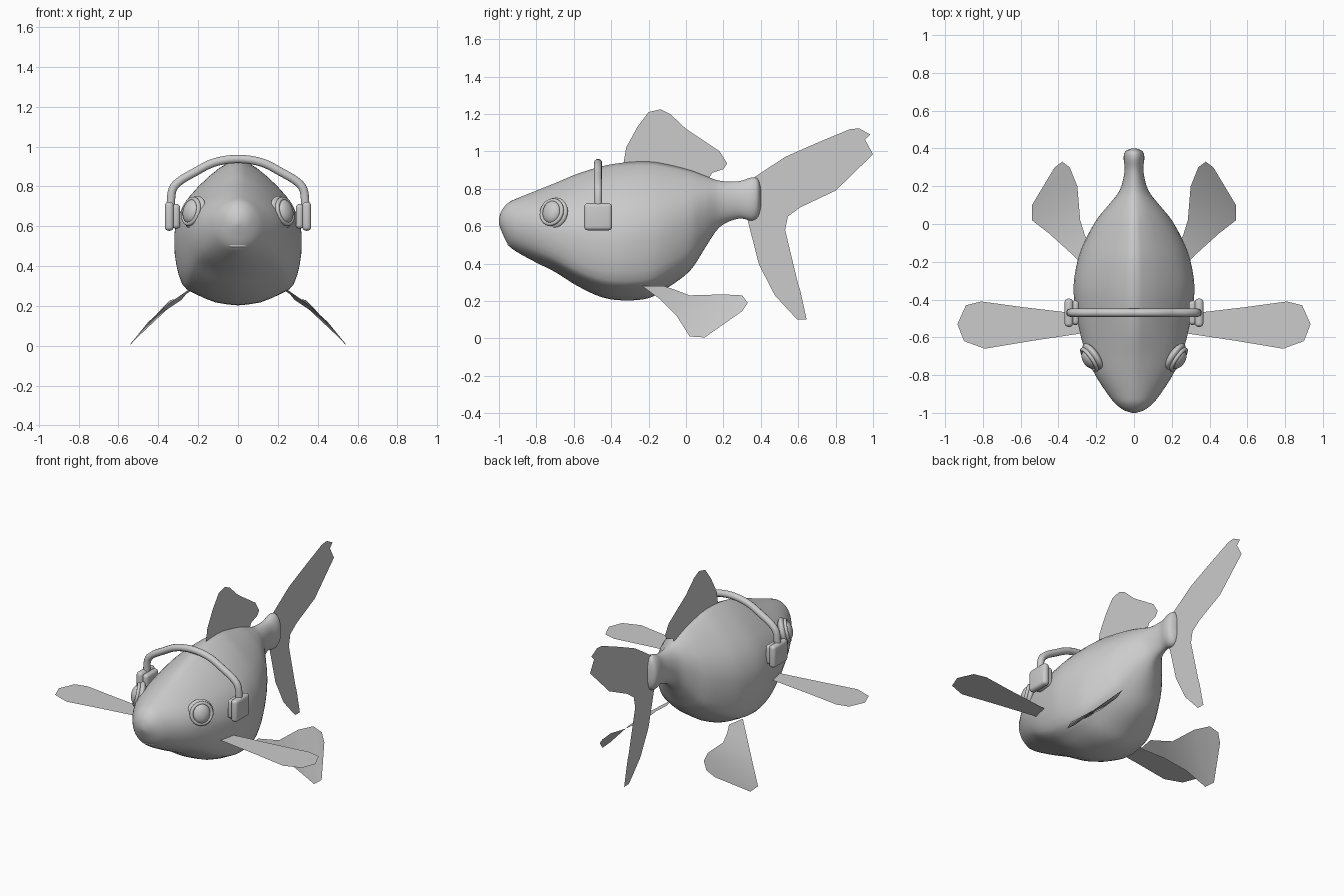
import bpy, bmesh, math
from mathutils import Vector

cube = bpy.data.objects.get("Cube")
if cube:
    bpy.data.objects.remove(cube, do_unlink=True)

grey = bpy.data.materials.new("plain_grey")
grey.use_nodes = True
grey.diffuse_color = (0.6, 0.6, 0.6, 1)
grey.node_tree.nodes["Principled BSDF"].inputs["Base Color"].default_value = (0.6, 0.6, 0.6, 1)


def finish(name, bm, smooth=True):
    bmesh.ops.recalc_face_normals(bm, faces=bm.faces[:])
    for f in bm.faces:
        f.smooth = smooth
    mesh = bpy.data.meshes.new(name)
    bm.to_mesh(mesh)
    bm.free()
    mesh.materials.append(grey)
    obj = bpy.data.objects.new(name, mesh)
    bpy.context.collection.objects.link(obj)
    return obj


def spline(points, steps):
    """Smooth curve through points of any dimension."""
    out = []
    for i in range(len(points) - 1):
        a, b = points[max(i - 1, 0)], points[i]
        c, d = points[i + 1], points[min(i + 2, len(points) - 1)]
        for s in range(steps):
            t = s / steps
            out.append([q + t / 2 * (r - p + t * (2*p - 5*q + 4*r - w + t * (3*(q - r) + w - p)))
                        for p, q, r, w in zip(a, b, c, d)])
    return out + [list(points[-1])]


# Body: lofted along y from (y, top, bottom, half width, pear shape amount)
stations = [(-1, .64, .61, .01, 0), (-.985, .685, .57, .055, 0), (-.95, .725, .50, .10, 0),
            (-.9, .75, .46, .14, .2), (-.8, .79, .405, .205, .5), (-.7, .83, .355, .25, .8),
            (-.58, .88, .28, .285, 1), (-.45, .92, .22, .31, 1), (-.33, .94, .203, .32, 1),
            (-.2, .945, .215, .30, 1), (-.1, .93, .27, .265, 1), (.02, .90, .36, .20, .8),
            (.1, .87, .48, .135, .5), (.18, .843, .595, .075, .2), (.28, .84, .64, .05, 0),
            (.35, .86, .63, .055, 0), (.385, .85, .65, .045, 0), (.4, .80, .70, .012, 0)]
profile = [(0, 0), (.35, .02), (.7, .085), (.87, .14), (.97, .28), (1, .42), (.98, .54),
           (.86, .68), (.62, .81), (.3, .93), (0, 1)]
half = spline(profile, 2)
bm = bmesh.new()
rings = []
for y, top, low, wide, pear in spline(stations, 4):
    ring = []
    for i, (u, v) in enumerate(half):
        a = math.pi * i / (len(half) - 1)
        u = u * pear + math.sin(a) * (1 - pear)
        v = v * pear + (1 - math.cos(a)) / 2 * (1 - pear)
        ring.append((u * wide, low + v * (top - low)))
    ring += [(-x, z) for x, z in ring[-2:0:-1]]
    rings.append([bm.verts.new((x, y, z)) for x, z in ring])
for a, b in zip(rings, rings[1:]):
    for i in range(len(a)):
        j = (i + 1) % len(a)
        bm.faces.new((a[i], a[j], b[j], b[i]))
bm.faces.new(rings[0])
bm.faces.new(rings[-1])
finish("body", bm)


def ball(name, loc, scale, direction=(0, 0, 1)):
    bm = bmesh.new()
    bmesh.ops.create_uvsphere(bm, u_segments=32, v_segments=16, radius=1)
    obj = finish(name, bm)
    obj.location, obj.scale = loc, scale
    obj.rotation_euler = Vector(direction).to_track_quat('Z', 'Y').to_euler()
    return obj


# Mouth lips
ball("upper_lip", (0, -.935, .54), (.07, .035, .014))
ball("lower_lip", (0, -.915, .505), (.065, .04, .02))


def fin(name, outline):
    bm = bmesh.new()
    face = bm.faces.new([bm.verts.new(p) for p in outline])
    bmesh.ops.triangulate(bm, faces=[face])
    return finish(name, bm, False)


# Dorsal and tail fins lie in the middle plane
dorsal = [(-.335, .93), (-.32, 1.02), (-.26, 1.13), (-.2, 1.21), (-.135, 1.225), (-.085, 1.2),
          (0, 1.12), (.18, 1), (.22, .935), (.2, .905), (.14, .885), (.12, .85), (0, .86), (-.2, .9)]
tail = [(.34, .845), (.53, .97), (.7, 1.045), (.875, 1.118), (.925, 1.123), (.985, 1.09),
        (.94, 1.043), (1, .984), (.8, .79), (.61, .70), (.545, .652), (.53, .58), (.555, .42),
        (.61, .26), (.645, .1), (.595, .1), (.475, .23), (.39, .395), (.325, .65)]
fin("dorsal_fin", [(0, y, z) for y, z in dorsal])
fin("tail_fin", [(0, y, z) for y, z in tail])

# Paired fins
pectoral = [(.25, -.575), (.55, -.62), (.79, -.66), (.9, -.62), (.935, -.53), (.89, -.43),
            (.81, -.41), (.59, -.44), (.25, -.48)]
outer_edge = [(.25, -.235, .28), (.35, -.14, .21), (.45, -.05, .12), (.54, .02, .01),
              (.54, .1, .005), (.42, .3, .145)]
inner_edge = [(.23, -.12, .28), (.26, -.06, .26), (.285, .02, .23), (.30, .2, .235),
              (.34, .30, .23), (.38, .33, .19)]
for side, s in (("left", 1), ("right", -1)):
    fin(side + "_pectoral_fin", [(s * x, y, .457) for x, y in pectoral])

    bm = bmesh.new()
    rails = [[bm.verts.new((s * x, y, z)) for x, y, z in e] for e in (outer_edge, inner_edge)]
    for i in range(len(outer_edge) - 1):
        bm.faces.new((rails[0][i], rails[0][i + 1], rails[1][i + 1], rails[1][i]))
    finish(side + "_pelvic_fin", bm)

    # Eyes with a soft raised socket
    look = Vector((s * .8, -.55, .22)).normalized()
    centre = Vector((s * .225, -.71, .672))
    ball(side + "_eye_socket", centre - look * .01, (.085, .085, .03), look)
    ball(side + "_eye", centre + look * .012, (.055, .062, .035), look)
    bpy.ops.mesh.primitive_torus_add(major_radius=.064, minor_radius=.011, major_segments=32,
                                     minor_segments=10, location=centre + look * .014,
                                     rotation=look.to_track_quat('Z', 'Y').to_euler())
    rim = bpy.context.object
    rim.name = side + "_eye_rim"
    rim.data.materials.append(grey)
    bpy.ops.object.shade_smooth()

    # Headphone cups
    for part, x, size in (("ear_cup", .345, (.045, .15, .145)), ("ear_cushion", .31, (.04, .13, .125))):
        bm = bmesh.new()
        bmesh.ops.create_cube(bm, size=1)
        bmesh.ops.scale(bm, vec=size, verts=bm.verts[:])
        cup = finish(side + "_" + part, bm)
        cup.location = (s * x, -.47, .65)
        bevel = cup.modifiers.new("round", 'BEVEL')
        bevel.width, bevel.segments = .02, 4

# Headphone band
arc = [(.338, .70), (.33, .78), (.295, .825), (.22, .87), (.12, .92), (0, .938)]
arc += [(-x, z) for x, z in arc[-2::-1]]
path = spline(arc, 5)
curve = bpy.data.curves.new("headband", 'CURVE')
curve.dimensions = '3D'
curve.bevel_depth, curve.bevel_resolution = .022, 3
curve.use_fill_caps = True
line = curve.splines.new('POLY')
line.points.add(len(path) - 1)
for p, (x, z) in zip(line.points, path):
    p.co = (x, -.47, z, 1)
curve.materials.append(grey)
band = bpy.data.objects.new("headband", curve)
bpy.context.collection.objects.link(band)
